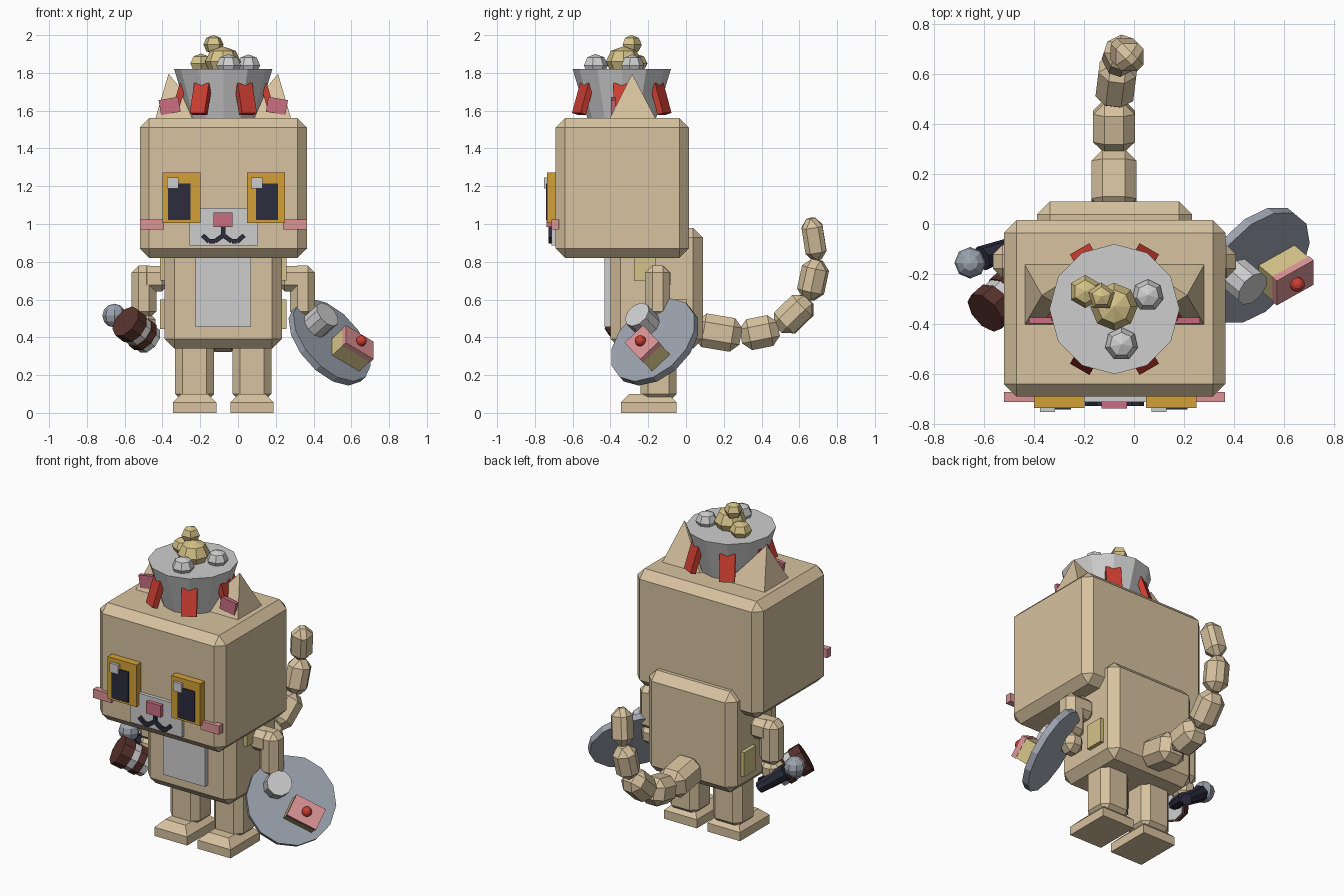
import bpy, bmesh, math
from mathutils import Vector, Matrix

if "Cube" in bpy.data.objects:
    bpy.data.objects.remove(bpy.data.objects["Cube"])

CX = -0.078          # symmetry plane of the figure
CY = -0.34           # bucket centre


def mat(name, r, g, b):
    lin = [((c / 255 + 0.055) / 1.055) ** 2.4 for c in (r, g, b)]
    m = bpy.data.materials.new(name)
    m.diffuse_color = (*lin, 1)
    m.use_nodes = True
    m.node_tree.nodes["Principled BSDF"].inputs["Base Color"].default_value = m.diffuse_color
    return m


TAN = mat("tan fur", 215, 194, 159)
AMBER = mat("amber", 212, 160, 55)
ROSE = mat("rose", 203, 110, 130)
PINK = mat("light pink", 220, 148, 150)
RED = mat("red", 205, 62, 50)
LIGHT = mat("light grey", 206, 206, 207)
STEEL = mat("blue steel", 156, 163, 175)
NAVY = mat("dark navy", 44, 44, 62)
BROWN = mat("dark brown", 88, 50, 44)
STRAW = mat("straw yellow", 213, 195, 136)


def finish(name, bm, m, matrix=Matrix()):
    bmesh.ops.recalc_face_normals(bm, faces=bm.faces)
    me = bpy.data.meshes.new(name)
    bm.to_mesh(me)
    bm.free()
    me.materials.append(m)
    ob = bpy.data.objects.new(name, me)
    ob.matrix_world = matrix
    bpy.context.collection.objects.link(ob)
    return ob


def block(name, size, m, matrix, bevel=0, top_only=False):
    bm = bmesh.new()
    bmesh.ops.create_cube(bm, size=1)
    bmesh.ops.scale(bm, vec=size, verts=bm.verts)
    if bevel:
        edges = [e for e in bm.edges
                 if not top_only or all(v.co.z > 0 for v in e.verts)]
        bmesh.ops.bevel(bm, geom=edges, offset=bevel, segments=1,
                        affect='EDGES', profile=0.5)
    return finish(name, bm, m, matrix)


def box(name, x, y, z, m, bevel=0, top_only=False):
    """Axis-aligned block from (min, max) pairs."""
    c = [(a + b) / 2 for a, b in (x, y, z)]
    s = [b - a for a, b in (x, y, z)]
    return block(name, s, m, Matrix.Translation(c), bevel, top_only)


def pair(name, x, y, z, m, bevel=0, top_only=False):
    """Block and its mirror image across the figure."""
    box(name + "_left", x, y, z, m, bevel, top_only)
    box(name + "_right", (2 * CX - x[1], 2 * CX - x[0]), y, z, m, bevel, top_only)


def along(p, q):
    p, q = Vector(p), Vector(q)
    return Matrix.Translation((p + q) / 2) @ (q - p).to_track_quat('Z', 'Y').to_matrix().to_4x4()


def limb(name, p, q, w, bevel, m=TAN):
    block(name, (w, w, (Vector(q) - Vector(p)).length), m, along(p, q), bevel)


def rod(name, p, q, r1, r2, m, sides=8):
    bm = bmesh.new()
    bmesh.ops.create_cone(bm, cap_ends=True, segments=sides, radius1=r1, radius2=r2,
                          depth=(Vector(q) - Vector(p)).length)
    return finish(name, bm, m, along(p, q))


def gem(name, c, r, m, h=1.0, sides=7, rings=4):
    bm = bmesh.new()
    bmesh.ops.create_uvsphere(bm, u_segments=sides, v_segments=rings, radius=r)
    return finish(name, bm, m, Matrix.Translation(c) @ Matrix.Diagonal((1, 1, h, 1)))


# Head, body, belly
box("head", (-0.52, 0.365), (-0.69, 0.015), (0.82, 1.56), TAN, 0.05)
box("body", (-0.388, 0.232), (-0.40, 0.09), (0.34, 0.98), TAN, 0.052)
box("belly_patch", (-0.225, 0.07), (-0.432, -0.39), (0.455, 0.85), LIGHT)

# Legs, feet and side patches
pair("leg", (-0.333, -0.127), (-0.24, -0.05), (0.06, 0.38), TAN, 0.04)
pair("foot", (-0.345, -0.115), (-0.345, -0.05), (0, 0.1), TAN, 0.045, True)
pair("upper_side_patch", (-0.412, -0.38), (-0.275, -0.16), (0.70, 0.83), STRAW)
pair("lower_side_patch", (-0.412, -0.38), (-0.115, 0.005), (0.445, 0.60), STRAW)

# Arms
for side, s in (("left", -1), ("right", 1)):
    X = lambda d: CX + s * d
    limb("shoulder_" + side, (X(0.29), -0.15, 0.71), (X(0.44), -0.15, 0.71), 0.135, 0.035)
    limb("arm_" + side, (X(0.42), -0.15, 0.78), (X(0.42), -0.15, 0.50), 0.132, 0.038)
    limb("hand_" + side, (X(0.42), -0.15, 0.53), (X(0.42), -0.16, 0.40), 0.125, 0.038)

# Tail segments
tail = [(-0.08, 0.05, 0.445), (-0.08, 0.29, 0.405), (-0.08, 0.49, 0.445),
        (-0.06, 0.65, 0.60), (-0.045, 0.695, 0.81), (-0.01, 0.66, 1.03)]
for i, (p, q) in enumerate(zip(tail, tail[1:])):
    limb(f"tail_{i + 1}", p, q, 0.18 - 0.014 * i, 0.045)

# Face
for side, x, pupil, glint in (("left", -0.40, -0.37, -0.375), ("right", 0.047, 0.095, 0.07)):
    box("eye_" + side, (x, x + 0.202), (-0.735, -0.68), (1.005, 1.272), AMBER)
    box("pupil_" + side, (pupil, pupil + 0.118), (-0.742, -0.733), (1.02, 1.215), NAVY)
    box("eye_glint_" + side, (glint, glint + 0.06), (-0.752, -0.733), (1.187, 1.245), LIGHT)
box("muzzle", (-0.257, 0.105), (-0.712, -0.68), (0.885, 1.085), LIGHT)
box("nose", (-0.13, -0.028), (-0.738, -0.70), (0.985, 1.06), ROSE)
pair("cheek", (-0.52, -0.393), (-0.712, -0.672), (0.97, 1.025), PINK)
box("mouth_stem", (CX - 0.011, CX + 0.011), (-0.727, -0.70), (0.925, 0.99), NAVY)
for s in (-1, 1):
    pts = [(0, 0.94), (0.045, 0.908), (0.075, 0.908), (0.11, 0.94)]
    for a, b in zip(pts, pts[1:]):
        p, q = [(CX + s * d, -0.715, z) for d, z in (a, b)]
        limb("mouth_curve", p, q, 0.024, 0)

        bpy.context.collection.objects[-1].data.materials[0] = NAVY

# Ears: leaning pyramids with pink inner plates
for side, s in (("left", -1), ("right", 1)):
    bm = bmesh.new()
    base = [bm.verts.new((CX + s * d, y, 1.555))
            for d, y in ((0.36, -0.405), (0.36, -0.16), (0.09, -0.16), (0.09, -0.405))]
    tip = bm.verts.new((CX + s * 0.29, -0.285, 1.795))
    bm.faces.new(base)
    for i in range(4):
        bm.faces.new((base[i], base[(i + 1) % 4], tip))
    finish("ear_" + side, bm, TAN)
    block("inner_ear_" + side, (0.105, 0.024, 0.08), ROSE,
          Matrix.Translation((CX + s * 0.284, -0.386, 1.625)) @ Matrix.Rotation(s * 0.17, 4, 'Y'))

# Bucket with six red tabs
rod("bucket", (CX, CY, 1.555), (CX, CY, 1.82), 0.18, 0.26, LIGHT, 12)
for i in range(6):
    block(f"red_tab_{i + 1}", (0.035, 0.09, 0.165), RED,
          Matrix.Translation((CX, CY, 0)) @ Matrix.Rotation(i * math.pi / 3, 4, 'Z')
          @ Matrix.Translation((0.237, 0, 1.662)) @ Matrix.Rotation(-0.3, 4, 'Y'))

# Nuggets heaped in the bucket
gem("large_nugget", (-0.08, -0.33, 1.86), 0.095, STRAW, 0.85, 8)
gem("top_nugget", (-0.13, -0.29, 1.95), 0.056, STRAW, 0.9, 5)
gem("side_nugget", (-0.195, -0.27, 1.85), 0.066, STRAW, 0.8, 6)
gem("pale_nugget_right", (0.055, -0.285, 1.84), 0.064, LIGHT, 0.9)
gem("pale_nugget_front", (-0.05, -0.48, 1.84), 0.067, LIGHT, 0.9)

# Shield, facing front right and upward
n = Vector((0.63, -0.53, 0.56)).normalized()
u = Vector((0.14, 0.09, -0.095))
u = (u - n * u.dot(n)).normalized()
v = n.cross(u)
c = Vector((0.485, -0.165, 0.375))
rod("shield", c - n * 0.02, c + n * 0.02, 0.265, 0.265, STEEL, 14)
k = c + Vector((-0.09, -0.028, 0.076))
rod("shield_knob", k, k + n * 0.125, 0.075, 0.075, LIGHT, 10)
frame = Matrix((u, v, n)).transposed().to_4x4()
e = c + Vector((0.073, 0.003, -0.078))
block("shield_block", (0.185, 0.13, 0.10), STRAW, Matrix.Translation(e + n * 0.06) @ frame)
block("shield_plate", (0.19, 0.135, 0.03), PINK, Matrix.Translation(e + n * 0.122) @ frame)
gem("shield_button", e + n * 0.15, 0.03, RED, 1, 10, 6)

# Banded mallet head beside a handle with a round pommel
a = Vector((-0.47, -0.245, 0.385))
d = Vector((-0.125, -0.11, 0.10))
for i, (t0, t1, r, m) in enumerate(((0, 0.2, 0.08, LIGHT), (0.2, 0.42, 0.09, BROWN),
                                    (0.42, 0.64, 0.085, LIGHT), (0.64, 1.0, 0.092, BROWN))):
    rod(f"mallet_band_{i + 1}", a + d * t0, a + d * t1, r, r, m, 9)
rod("mallet_handle", (-0.46, -0.08, 0.36), (-0.61, -0.138, 0.48), 0.035, 0.05, NAVY)
rod("mallet_link", (-0.46, -0.10, 0.38), a + d * 0.3, 0.035, 0.035, NAVY)
gem("mallet_pommel", (-0.655, -0.155, 0.515), 0.063, STEEL, 1, 8, 6)
